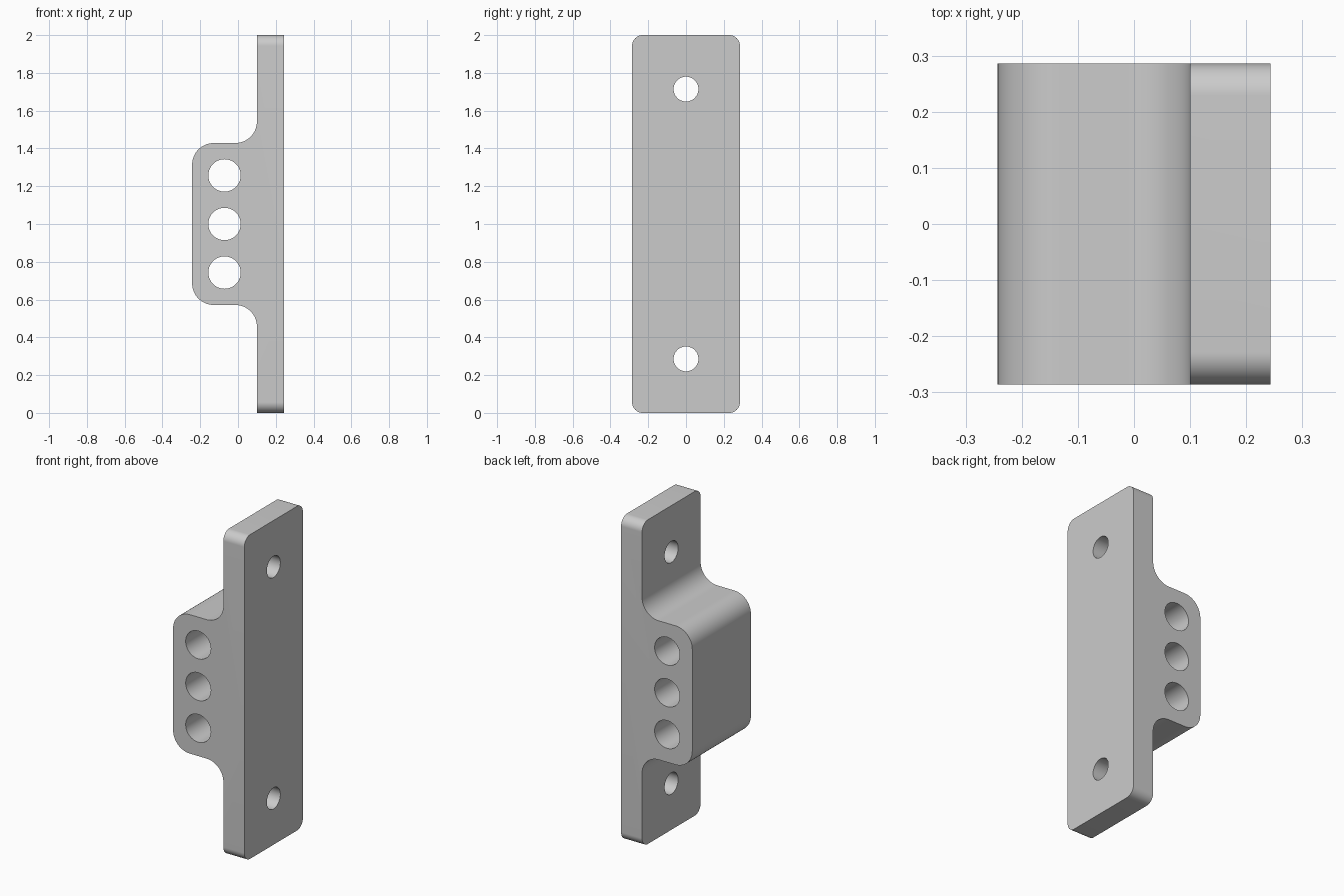
import bpy
import bmesh
import math
from mathutils import Vector

if "Cube" in bpy.data.objects:
    bpy.data.objects.remove(bpy.data.objects["Cube"], do_unlink=True)

U = 2 / 35            # one design unit
HALF_W = 5 * U        # half the width along y
X0 = -4.25 * U        # outer face of the block
X1 = 1.75 * U         # inner face of the plate
X2 = 4.25 * U         # mounting face of the plate

grey = bpy.data.materials.new("plain grey")
grey.use_nodes = True
colour = (0.6, 0.6, 0.6, 1)
grey.diffuse_color = colour
grey.node_tree.nodes["Principled BSDF"].inputs["Base Color"].default_value = colour


def rounded(corners, segments=16):
    """Outline from (a, b, radius) corners, each square corner rounded."""
    points = []
    for i, (a, b, r) in enumerate(corners):
        p = Vector((a, b))
        if r == 0:
            points.append(p)
            continue
        before = (Vector(corners[i - 1][:2]) - p).normalized()
        after = (Vector(corners[(i + 1) % len(corners)][:2]) - p).normalized()
        centre = p + (before + after) * r
        for k in range(segments + 1):
            t = math.pi / 2 * k / segments
            points.append(centre - after * r * math.cos(t) - before * r * math.sin(t))
    return points


def circle(a, b, r, segments=64):
    return [Vector((a + r * math.cos(2 * math.pi * k / segments),
                    b + r * math.sin(2 * math.pi * k / segments)))
            for k in range(segments)]


def prism(name, outline, axis, start, end):
    """Extrude an outline along x (outline in y, z) or y (outline in x, z)."""
    bm = bmesh.new()
    place = (lambda p: (start, p.x, p.y)) if axis == "x" else (lambda p: (p.x, start, p.y))
    face = bm.faces.new([bm.verts.new(place(p)) for p in outline])
    moved = bmesh.ops.extrude_face_region(bm, geom=[face])["geom"]
    shift = Vector((end - start, 0, 0)) if axis == "x" else Vector((0, end - start, 0))
    bmesh.ops.translate(bm, vec=shift,
                        verts=[v for v in moved if isinstance(v, bmesh.types.BMVert)])
    bmesh.ops.recalc_face_normals(bm, faces=bm.faces)
    mesh = bpy.data.meshes.new(name)
    bm.to_mesh(mesh)
    bm.free()
    mesh.materials.append(grey)
    obj = bpy.data.objects.new(name, mesh)
    bpy.context.collection.objects.link(obj)
    return obj


def combine(target, cutter, operation):
    """Apply a boolean and discard the cutter."""
    cutter.hide_render = True
    bpy.context.view_layer.objects.active = target
    mod = target.modifiers.new("cut", "BOOLEAN")
    mod.operation = operation
    mod.solver = "EXACT"
    mod.object = cutter
    bpy.ops.object.modifier_apply(modifier=mod.name)
    bpy.data.objects.remove(cutter, do_unlink=True)


# Plate and block in one side profile, with rounded block edges and fillets
R = 2 * U
low, high = 10 * U, 25 * U
bracket = prism("mounting_bracket", rounded([
    (X2, 0, 0), (X2, 2, 0), (X1, 2, 0), (X1, high, R), (X0, high, R),
    (X0, low, R), (X1, low, R), (X1, 0, 0)]), "y", -HALF_W, HALF_W)

# Rounded plate ends
combine(bracket, prism("end_rounding", rounded([
    (-HALF_W, 0, U), (HALF_W, 0, U), (HALF_W, 2, U), (-HALF_W, 2, U)]),
    "x", -1, 1), "INTERSECT")

# Three bores through the block
for i in (-1, 0, 1):
    combine(bracket, prism("bore", circle(X0 + 3 * U, 1 + i * 4.5 * U, 1.5 * U),
                           "y", -1, 1), "DIFFERENCE")

# Screw holes near the plate ends
for side in (-1, 1):
    combine(bracket, prism("screw_hole", circle(0, 1 + side * 12.5 * U, 1.15 * U),
                           "x", -1, 1), "DIFFERENCE")

# Smooth curves, sharp edges
bpy.ops.object.select_all(action="DESELECT")
bracket.select_set(True)
bpy.context.view_layer.objects.active = bracket
bpy.ops.object.shade_smooth_by_angle(angle=math.radians(30))
